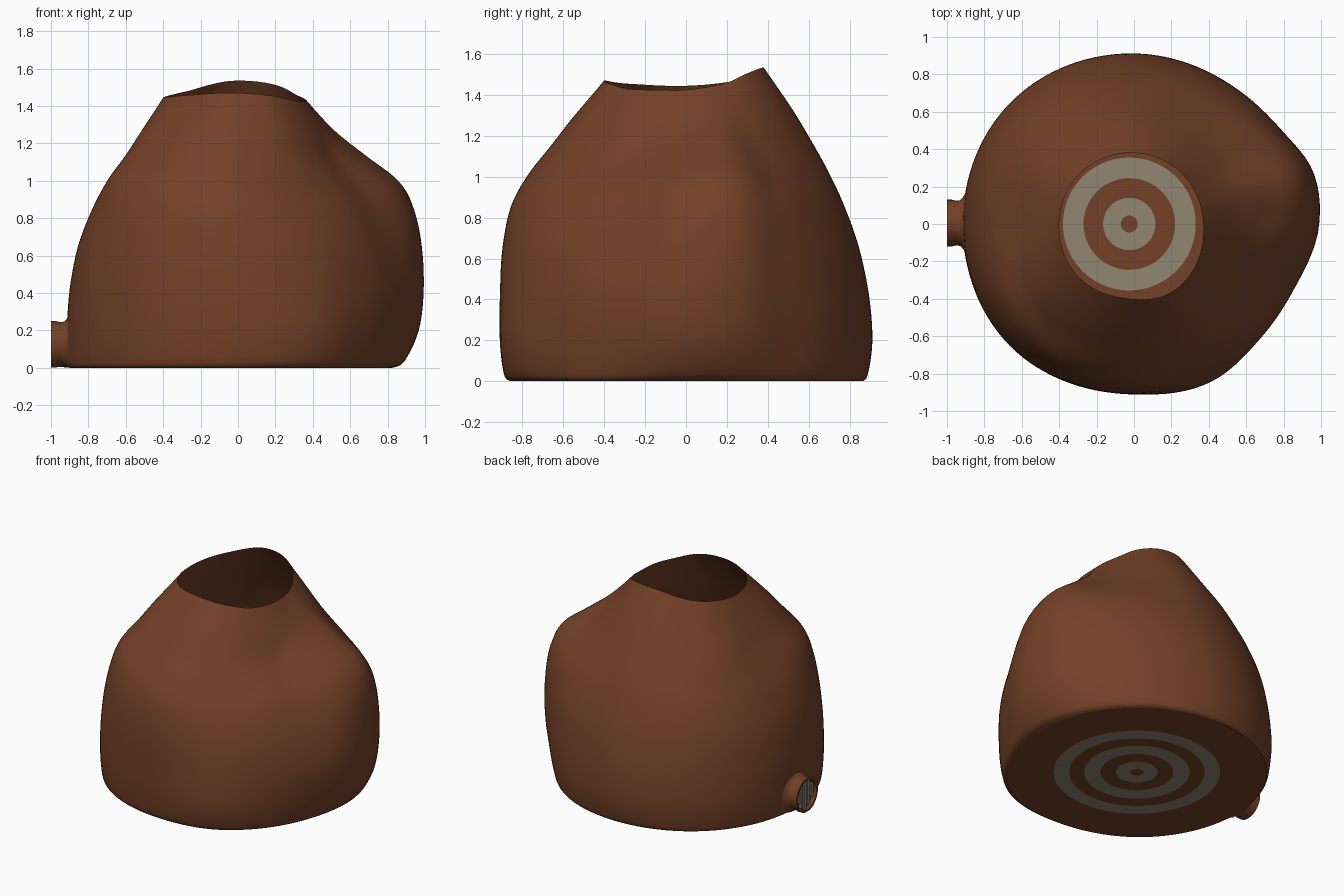
import bpy, bmesh, math

if "Cube" in bpy.data.objects:
    bpy.data.objects.remove(bpy.data.objects["Cube"])

N = 120          # segments around the body
STEPS = 5        # subdivisions between profile rows
CX = -0.02       # body axis


def material(name, color):
    m = bpy.data.materials.new(name)
    m.diffuse_color = (*color, 1)
    m.use_nodes = True
    m.node_tree.nodes["Principled BSDF"].inputs["Base Color"].default_value = m.diffuse_color
    return m


CLAY = material("brown_clay", (0.172, 0.053, 0.021))
GRATE = material("grey_grating", (0.283, 0.240, 0.170))


def make(name, verts, faces, mat_ids=None, angle=40):
    me = bpy.data.meshes.new(name)
    me.from_pydata(verts, [], faces)
    me.materials.append(CLAY)
    me.materials.append(GRATE)
    if mat_ids:
        for p, i in zip(me.polygons, mat_ids):
            p.material_index = i
    ob = bpy.data.objects.new(name, me)
    bpy.context.collection.objects.link(ob)
    bpy.ops.object.select_all(action='DESELECT')
    ob.select_set(True)
    bpy.context.view_layer.objects.active = ob
    bpy.ops.object.shade_smooth_by_angle(angle=math.radians(angle))
    return ob


# Body profiles: angle -> rim height and radii at HEIGHTS (last one is the rim)
HEIGHTS = [0, .035, .20, .42, .65, .85, 1.0, 1.14, 1.28, 1.45]
BODY = {
    0:   (1.425, [.845, .91, .985, 1.010, .995, .945, .850, .67, .52, .390]),
    16:  (1.440, [.86, .91, .985, 1.015, 1.010, .975, .900, .725, .55, .388]),
    31:  (1.460, [.865, .90, .940, .955, .940, .895, .790, .65, .53, .386]),
    48:  (1.500, [.87, .90, .922, .920, .890, .820, .720, .61, .51, .385]),
    90:  (1.535, [.865, .89, .912, .895, .845, .770, .695, .61, .515, .380]),
    135: (1.475, [.88, .895, .912, .895, .850, .775, .695, .61, .50, .380]),
    180: (1.445, [.88, .895, .895, .880, .835, .755, .665, .57, .485, .380]),
    225: (1.455, [.88, .90, .915, .912, .892, .855, .800, .68, .56, .395]),
    270: (1.470, [.86, .89, .908, .910, .898, .855, .770, .66, .55, .400]),
    298: (1.455, [.88, .92, .948, .930, .888, .810, .710, .62, .54, .425]),
    318: (1.430, [.87, .90, .924, .922, .882, .800, .690, .590, .515, .420]),
    338: (1.425, [.855, .89, .930, .940, .895, .810, .700, .575, .50, .405]),
}
DEGS = list(BODY)


def along(vals, f):
    """Smooth open interpolation along a profile."""
    i = min(int(f), len(vals) - 2)
    t = f - i
    a, b, c, d = (vals[max(0, min(len(vals) - 1, i + k))] for k in (-1, 0, 1, 2))
    return 0.5 * (2 * b + (c - a) * t + (2 * a - 5 * b + 4 * c - d) * t * t
                  + (3 * b - a - 3 * c + d) * t ** 3)


def around(vals, deg):
    """Smooth periodic interpolation over the unevenly spaced DEGS."""
    n = len(DEGS)
    i = max(k for k in range(n) if DEGS[k] <= deg)
    x = [DEGS[(i + k) % n] + 360 * ((i + k) // n) for k in (-1, 0, 1, 2)]
    y = [vals[(i + k) % n] for k in (-1, 0, 1, 2)]
    s = [(y[k + 1] - y[k]) / (x[k + 1] - x[k]) for k in range(3)]
    h = [x[k + 1] - x[k] for k in range(3)]
    m1 = (s[0] * h[1] + s[1] * h[0]) / (h[0] + h[1])
    m2 = (s[1] * h[2] + s[2] * h[1]) / (h[1] + h[2])
    t = (deg - x[1]) / h[1]
    return ((2 * t**3 - 3 * t**2 + 1) * y[1] + (t**3 - 2 * t**2 + t) * h[1] * m1
            + (3 * t**2 - 2 * t**3) * y[2] + (t**3 - t**2) * h[1] * m2)


def body_point(deg, f):
    z = along(HEIGHTS, f)
    r = around([along(p, f) for _, p in BODY.values()], deg)
    z += (around([rim for rim, _ in BODY.values()], deg) - 1.45) * (z / 1.45) ** 3
    a = math.radians(deg)
    return (CX + r * math.cos(a), r * math.sin(a), max(z, 0))


def bridge(rows, n):
    return [(r * n + i, r * n + (i + 1) % n, (r + 1) * n + (i + 1) % n, (r + 1) * n + i)
            for r in range(rows - 1) for i in range(n)]


def circle(n):
    return [360 * i / n for i in range(n)]


# Open-topped lumpy vessel wall
rows = (len(HEIGHTS) - 1) * STEPS + 1
make("vessel_wall", [body_point(d, k / STEPS) for k in range(rows) for d in circle(N)],
     bridge(rows, N), angle=80)

# Floor with concentric grating rings
radii = [.045, .14, .245, .355, .455, .56]
verts = [(-.025 + r * math.cos(math.radians(d)), r * math.sin(math.radians(d)), 0)
         for r in radii for d in circle(N)]
verts += [body_point(d, 0) for d in circle(N)]
faces = bridge(len(radii) + 1, N)
ids = [1 - (i // N) % 2 for i in range(len(faces))]
faces.append(tuple(reversed(range(N))))
floor = make("ringed_floor", verts, faces, ids + [0]).data

# Turn all floor faces downwards
bm = bmesh.new()
bm.from_mesh(floor)
bm.normal_update()
bmesh.ops.reverse_faces(bm, faces=[f for f in bm.faces if f.normal.z > 0])
bm.to_mesh(floor)
bm.free()

# Side spout: revolved collar with a recessed end, flattened at the ground
M = 40
SY, SZ = .005, .125
collar = [(-.88, .18), (-.90, .16), (-.915, .138), (-.93, .122), (-.95, .119),
          (-.975, .125), (-1.0, .125), (-1.0, .108), (-.97, .108)]
verts = [(x, SY + r * math.cos(math.radians(d)), max(.002, SZ + r * math.sin(math.radians(d))))
         for x, r in collar for d in circle(M)]
faces = [tuple(reversed(f)) for f in bridge(len(collar), M)]
faces.append(tuple(reversed(range((len(collar) - 1) * M, len(collar) * M))))
make("side_spout", verts, faces)

# Upright grille bars inside the spout
verts, faces = [], []
for k in range(-2, 3):
    y, w = k * .04, .014
    h = math.sqrt(.106 ** 2 - (abs(y) + w) ** 2)
    b = len(verts)
    verts += [(x, SY + y + sy * w, SZ + sz * h) for x in (-.985, -.9695)
              for sy, sz in ((-1, -1), (1, -1), (1, 1), (-1, 1))]
    faces += [tuple(b + i for i in q) for q in
              ((3, 2, 1, 0), (4, 5, 6, 7), (0, 1, 5, 4), (1, 2, 6, 5), (2, 3, 7, 6), (3, 0, 4, 7))]
make("spout_grille", verts, faces, [1] * len(faces))
